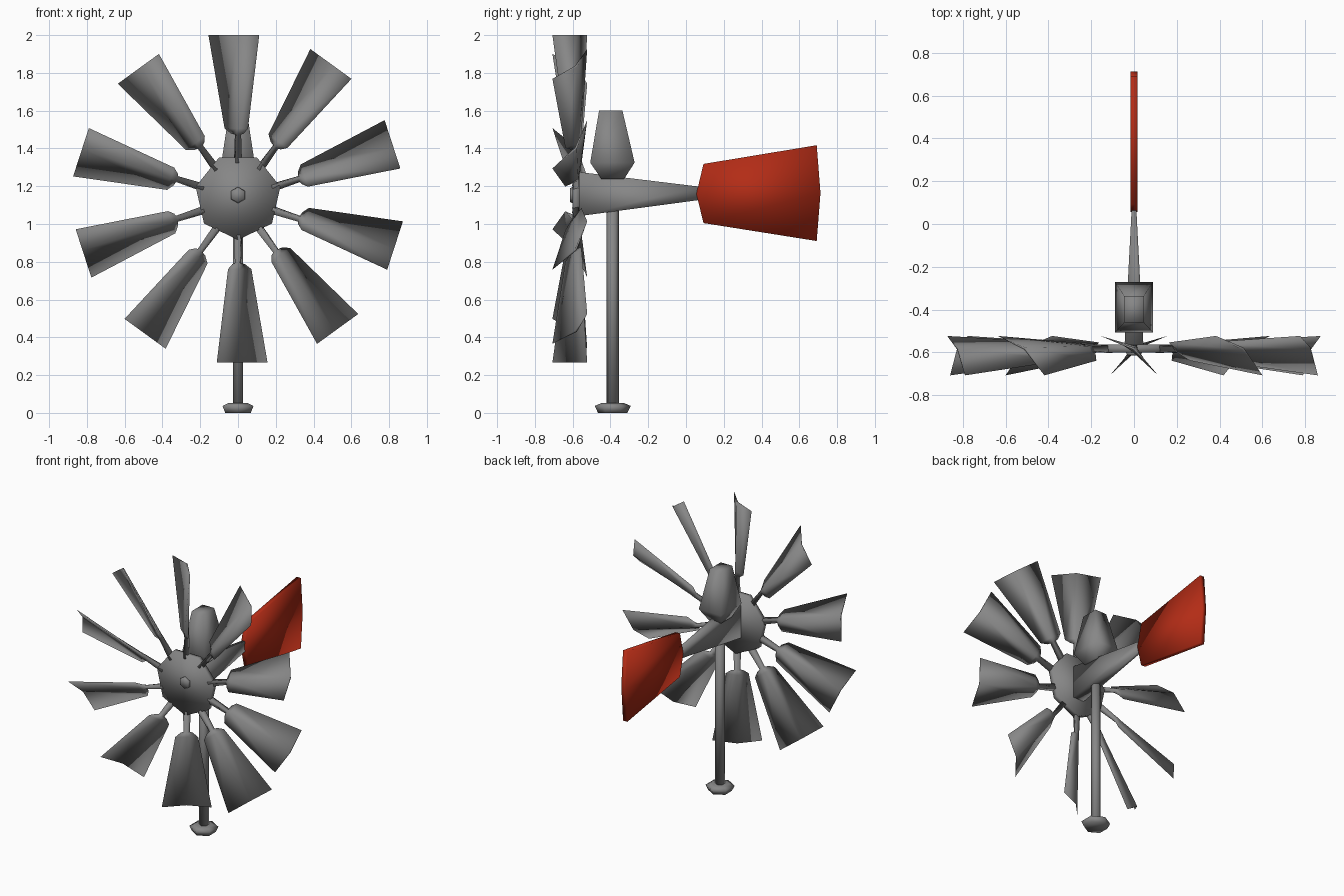
import bpy, bmesh
from math import sin, cos, pi, radians
from mathutils import Matrix, Vector

if "Cube" in bpy.data.objects:
    bpy.data.objects.remove(bpy.data.objects["Cube"])


def material(name, rgb):
    m = bpy.data.materials.new(name)
    m.diffuse_color = (*rgb, 1)
    m.use_nodes = True
    m.node_tree.nodes["Principled BSDF"].inputs["Base Color"].default_value = m.diffuse_color
    return m


GREY = material("grey metal", (0.24, 0.24, 0.24))
RED = material("red paint", (0.45, 0.025, 0.008))


def loft(name, rings, mat=GREY, matrix=Matrix()):
    """Join a series of equal-sized rings into a closed, smooth-shaded solid."""
    bm = bmesh.new()
    loops = [[bm.verts.new(matrix @ Vector(p)) for p in ring] for ring in rings]
    n = len(loops[0])
    for a, b in zip(loops, loops[1:]):
        for i in range(n):
            j = (i + 1) % n
            bm.faces.new((a[i], a[j], b[j], b[i]))
    bm.faces.new(loops[0])
    bm.faces.new(loops[-1])
    bmesh.ops.recalc_face_normals(bm, faces=bm.faces)
    for f in bm.faces:
        f.smooth = True
    me = bpy.data.meshes.new(name)
    bm.to_mesh(me)
    bm.free()
    me.materials.append(mat)
    ob = bpy.data.objects.new(name, me)
    bpy.context.collection.objects.link(ob)
    return ob


def flat_ring(n, r, z, y):
    """Horizontal polygon with a corner on the y axis."""
    return [(r * sin(2 * pi * i / n), y + r * cos(2 * pi * i / n), z) for i in range(n)]


def upright_ring(n, r, y, z, turn=0.0):
    """Polygon facing the front."""
    return [(r * sin(turn + 2 * pi * i / n), y, z + r * cos(turn + 2 * pi * i / n)) for i in range(n)]


def rect_xz(y, hx, z0, z1):
    return [(-hx, y, z0), (hx, y, z0), (hx, y, z1), (-hx, y, z1)]


def rect_xy(z, hx, y0, y1):
    return [(-hx, y0, z), (hx, y0, z), (hx, y1, z), (-hx, y1, z)]


# Foot and pole
loft("foot", [flat_ring(6, 0.078, 0, -0.388), flat_ring(6, 0.095, 0.037, -0.388),
              flat_ring(6, 0.06, 0.052, -0.388)])
loft("pole", [flat_ring(6, 0.032, 0.03, -0.388), flat_ring(6, 0.032, 1.15, -0.388)])

# Tail boom, tapering to the back
loft("tail_boom", [rect_xz(-0.565, 0.044, 1.042, 1.275), rect_xz(0.07, 0.011, 1.127, 1.198)])

# Gear housing on top of the boom
loft("gear_housing", [rect_xy(1.238, 0.05, -0.448, -0.328), rect_xy(1.325, 0.088, -0.507, -0.272),
                      rect_xy(1.602, 0.046, -0.46, -0.337)])

# Red tail vane
outline = [(0.055, 1.16), (0.0925, 1.318), (0.692, 1.417), (0.712, 1.164), (0.692, 0.91), (0.0925, 1.005)]
loft("tail_vane", [[(x, y, z) for y, z in outline] for x in (-0.017, 0.017)], RED)

# Hub disc and centre nut
loft("hub", [upright_ring(7, 0.23, y, 1.146, pi / 7) for y in (-0.6, -0.563)])
loft("hub_nut", [upright_ring(6, r, y, 1.153) for r, y in ((0.036, -0.614), (0.045, -0.597))])


# Blades: cambered crescent sections, pitched about the spoke
def section(r, half, camber, thick):
    pitch = radians(34.4)
    pts = [(-half, -camber), (0, -thick / 2), (half, -camber), (0, thick / 2)]
    return [(c * cos(pitch) + d * sin(pitch), -0.583 - c * sin(pitch) + d * cos(pitch), r) for c, d in pts]


blade = [section(0.19, 0.026, 0, 0.048), section(0.34, 0.02, 0, 0.034),
         section(0.345, 0.04, 0.006, 0.036), section(0.372, 0.075, 0.016, 0.03),
         section(0.867, 0.163, 0.039, 0.012)]
for k in range(10):
    loft(f"blade_{k + 1}", blade, GREY,
         Matrix.Translation((0, 0, 1.133)) @ Matrix.Rotation(k * pi / 5, 4, 'Y'))
